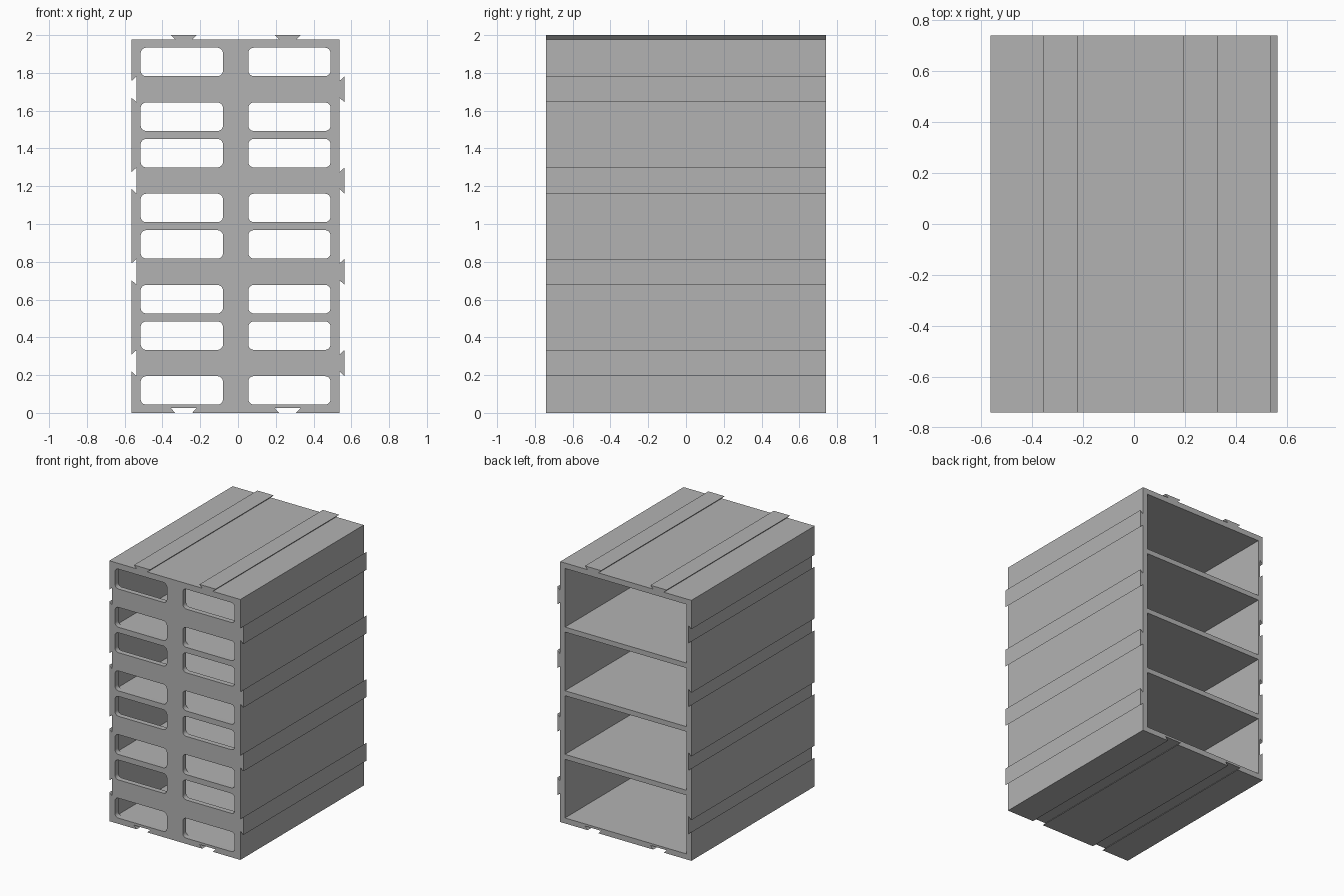
import bpy, bmesh, math
from mathutils import Vector

cube = bpy.data.objects.get("Cube")
if cube:
    bpy.data.objects.remove(cube, do_unlink=True)

# Main sizes
X0, X1, HEIGHT, DEPTH = -0.563, 0.538, 1.977, 1.48
FRONT, BACK = -DEPTH / 2, DEPTH / 2
MID = (X0 + X1) / 2
WALL, LOCK = 0.04, 0.025
BAYS = [HEIGHT / 2 + (i - 1.5) * 0.483 for i in range(4)]
RAILS = [MID - 0.275, MID + 0.275]

grey = bpy.data.materials.new("grey plastic")
grey.use_nodes = True
colour = (0.45, 0.45, 0.45, 1)
grey.diffuse_color = colour
grey.node_tree.nodes["Principled BSDF"].inputs["Base Color"].default_value = colour


def extrude_profiles(name, profiles, y0, y1):
    """Solid prisms along y from closed (x, z) outlines."""
    bm = bmesh.new()
    for profile in profiles:
        face = bm.faces.new([bm.verts.new((x, y0, z)) for x, z in profile])
        grown = bmesh.ops.extrude_face_region(bm, geom=[face])["geom"]
        verts = [v for v in grown if isinstance(v, bmesh.types.BMVert)]
        bmesh.ops.translate(bm, verts=verts, vec=(0, y1 - y0, 0))
    # The starting face is kept as the cap of each prism
    bmesh.ops.recalc_face_normals(bm, faces=bm.faces)
    mesh = bpy.data.meshes.new(name)
    bm.to_mesh(mesh)
    bm.free()
    mesh.materials.append(grey)
    obj = bpy.data.objects.new(name, mesh)
    bpy.context.collection.objects.link(obj)
    return obj


def dovetail(centre):
    """Lock shape as (distance along edge, height) pairs."""
    return [(centre - 0.045, 0), (centre - 0.068, 1), (centre + 0.068, 1), (centre + 0.045, 0)]


def rectangle(cx, cz, w, h, radius=0):
    if not radius:
        return [(cx + sx * w / 2, cz + sz * h / 2)
                for sx, sz in ((-1, -1), (1, -1), (1, 1), (-1, 1))]
    points = []
    for k, (sx, sz) in enumerate(((1, 1), (-1, 1), (-1, -1), (1, -1))):
        for i in range(7):
            a = math.pi / 2 * (k + i / 6)
            points.append((cx + sx * (w / 2 - radius) + radius * math.cos(a),
                           cz + sz * (h / 2 - radius) + radius * math.sin(a)))
    return points


# Outline: grooves on the bottom and right side, rails on the top and left side
outline = [(X0, 0)]
outline += [(x, LOCK * d) for c in RAILS for x, d in dovetail(c)]
outline += [(X1, 0)]
outline += [(X1 + LOCK * d, z) for c in BAYS for z, d in dovetail(c)]
outline += [(X1, HEIGHT)]
outline += [(x, HEIGHT + (2 - HEIGHT) * d) for c in reversed(RAILS) for x, d in reversed(dovetail(c))]
outline += [(X0, HEIGHT)]
outline += [(X0 + LOCK * d, z) for c in reversed(BAYS) for z, d in reversed(dovetail(c))]
housing = extrude_profiles("drawer_housing", [outline], FRONT, BACK)

# Bays open at the back, and paired windows through the front panel
bays = extrude_profiles(
    "bay_cutter", [rectangle(MID, z, X1 - X0 - 2 * WALL, 0.445) for z in BAYS],
    FRONT + WALL, BACK + 0.1)
windows = extrude_profiles(
    "window_cutter",
    [rectangle(MID + sx * 0.285, z + sz * 0.145, 0.436, 0.151, 0.03)
     for z in BAYS for sx in (-1, 1) for sz in (-1, 1)],
    FRONT - 0.1, FRONT + WALL + 0.05)

bpy.context.view_layer.objects.active = housing
for cutter in (bays, windows):
    cutter.hide_render = True
    mod = housing.modifiers.new(cutter.name, "BOOLEAN")
    mod.operation = "DIFFERENCE"
    mod.solver = "EXACT"
    mod.object = cutter
    bpy.ops.object.modifier_apply(modifier=mod.name)
    bpy.data.objects.remove(cutter, do_unlink=True)

# Smooth window corners, crisp edges elsewhere
bpy.ops.object.select_all(action="DESELECT")
housing.select_set(True)
bpy.ops.object.shade_smooth_by_angle(angle=math.radians(30))
